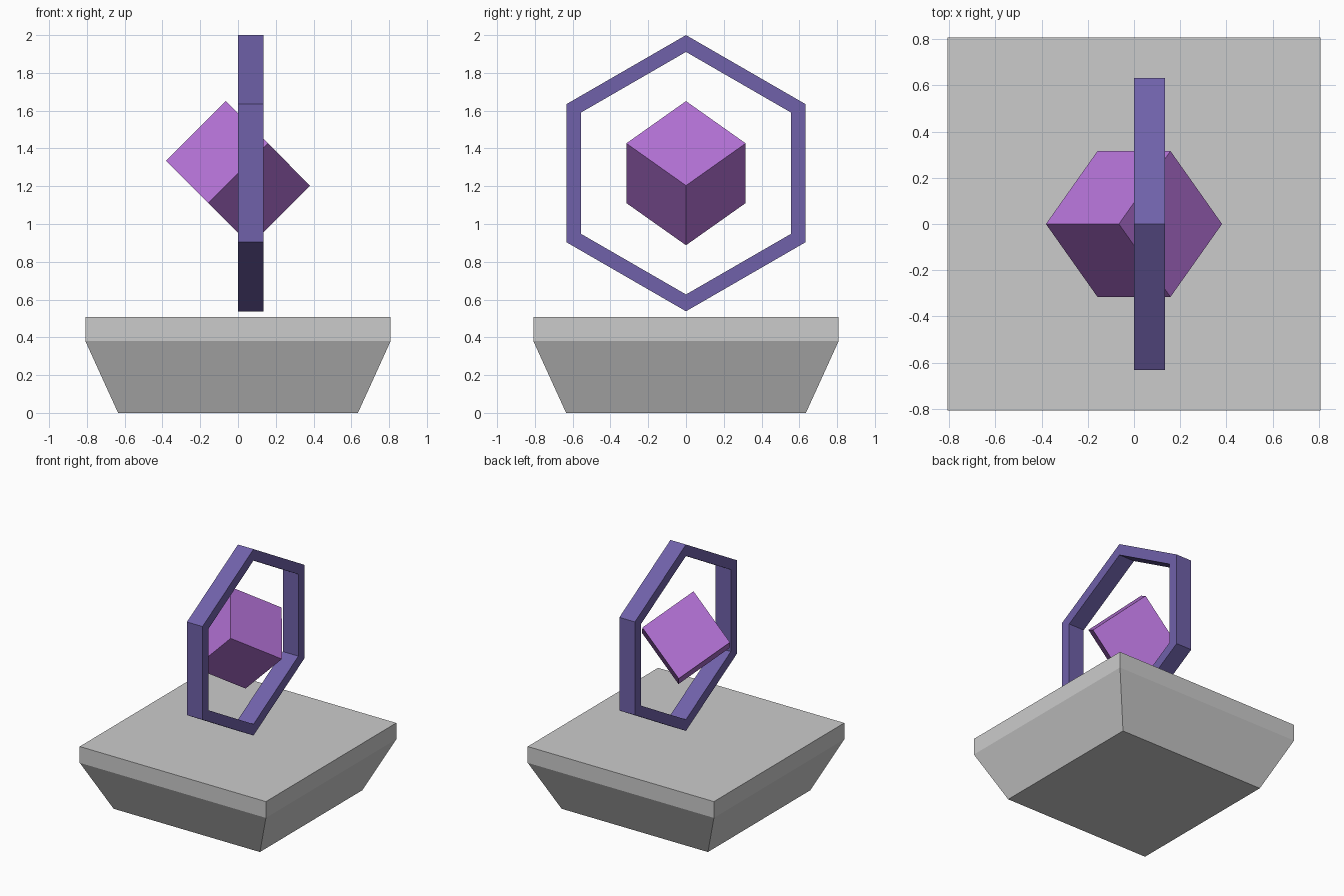
import bpy, bmesh
from math import pi, sin, cos, radians, sqrt
from mathutils import Matrix

if "Cube" in bpy.data.objects:
    bpy.data.objects.remove(bpy.data.objects["Cube"])


def make_object(name, bm, color=None):
    bmesh.ops.recalc_face_normals(bm, faces=bm.faces)
    mesh = bpy.data.meshes.new(name)
    bm.to_mesh(mesh)
    bm.free()
    obj = bpy.data.objects.new(name, mesh)
    bpy.context.collection.objects.link(obj)
    if color:
        mat = bpy.data.materials.new(name + "_material")
        mat.diffuse_color = (*color, 1)
        mat.use_nodes = True
        mat.node_tree.nodes["Principled BSDF"].inputs["Base Color"].default_value = mat.diffuse_color
        mesh.materials.append(mat)
    return obj


def bridge(bm, a, b):
    """Join two closed loops of vertices with quads."""
    n = len(a)
    for i in range(n):
        j = (i + 1) % n
        bm.faces.new((a[i], a[j], b[j], b[i]))


# Pedestal: square slab on a tapered foot
bm = bmesh.new()
loops = []
for half, z in ((0.635, 0.0), (0.808, 0.38), (0.808, 0.508)):
    corners = ((-half, -half), (half, -half), (half, half), (-half, half))
    loops.append([bm.verts.new((x, y, z)) for x, y in corners])
for low, high in zip(loops, loops[1:]):
    bridge(bm, low, high)
bm.faces.new(loops[0])
bm.faces.new(loops[-1])
make_object("pedestal", bm)

# Floating hexagonal ring, standing upright with a corner at the top
CENTRE_Z = 1.269
bm = bmesh.new()
section = ((0.0, 0.731), (0.135, 0.731), (0.135, 0.642), (0.0, 0.642))
loops = []
for x, r in section:
    loops.append([bm.verts.new((x, r * sin(k * pi / 3), CENTRE_Z + r * cos(k * pi / 3)))
                  for k in range(6)])
for i in range(4):
    bridge(bm, loops[i], loops[(i + 1) % 4])
make_object("hexagon_ring", bm, (0.16, 0.12, 0.40))

# Floating cube, turned 45 degrees and then tipped 45 degrees
bm = bmesh.new()
bmesh.ops.create_cube(bm, size=0.316 * sqrt(2))
tilt = Matrix.Rotation(radians(45), 4, 'Y') @ Matrix.Rotation(radians(45), 4, 'Z')
bm.transform(Matrix.Translation((0, 0, CENTRE_Z)) @ tilt)
make_object("floating_cube", bm, (0.46, 0.17, 0.68))
